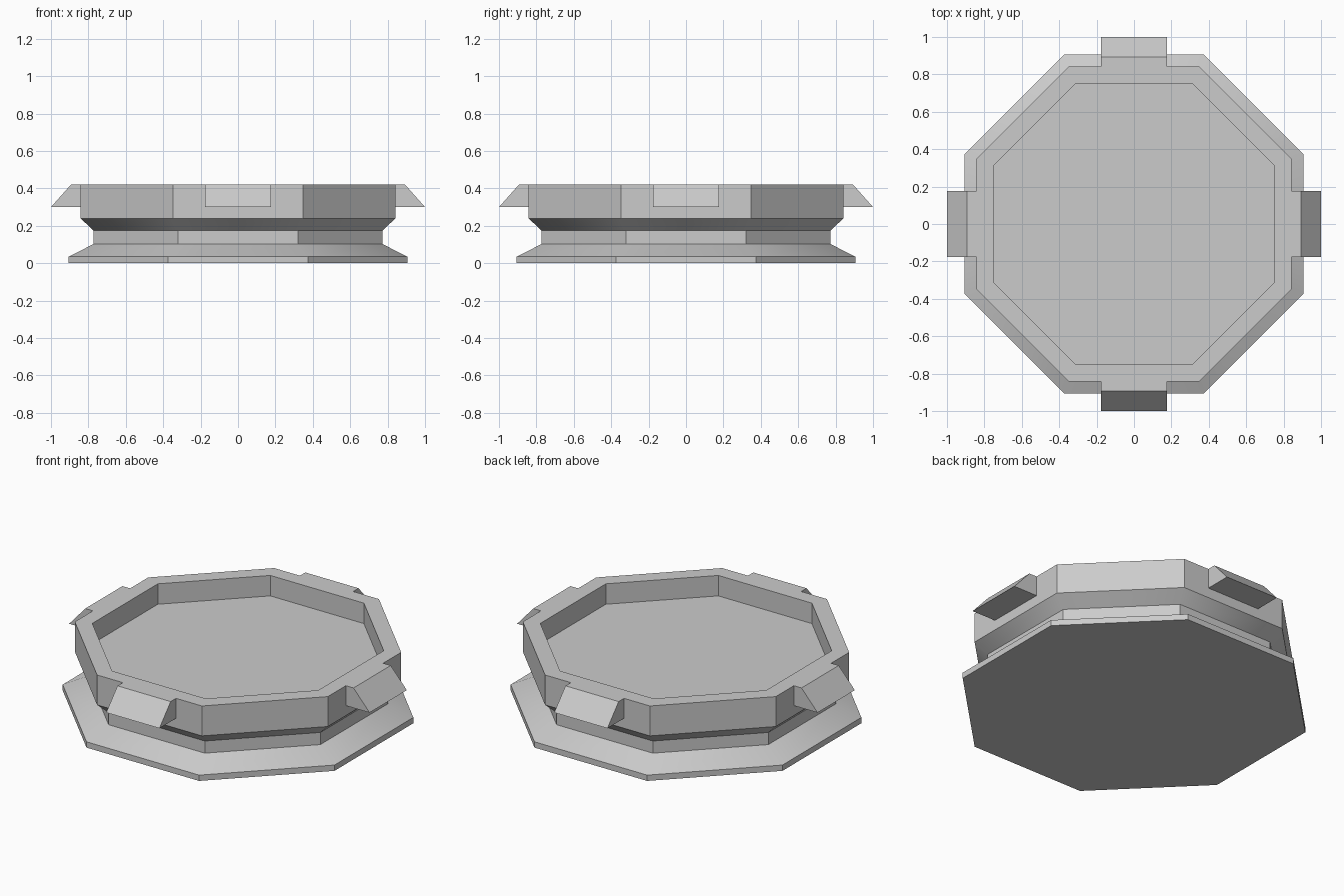
import bpy, bmesh
from math import cos, sin, pi, radians

if "Cube" in bpy.data.objects:
    bpy.data.objects.remove(bpy.data.objects["Cube"])


def finish(bm, name):
    bmesh.ops.recalc_face_normals(bm, faces=bm.faces[:])
    mesh = bpy.data.meshes.new(name)
    bm.to_mesh(mesh)
    bm.free()
    obj = bpy.data.objects.new(name, mesh)
    bpy.context.collection.objects.link(obj)
    return obj


def octagon_stack(name, profile):
    """Loft octagonal rings from (apothem, z) pairs and cap both ends."""
    bm = bmesh.new()
    rings = []
    for apothem, z in profile:
        r = apothem / cos(pi / 8)
        rings.append([bm.verts.new((r * cos((i + 0.5) * pi / 4),
                                    r * sin((i + 0.5) * pi / 4), z))
                      for i in range(8)])
    for a, b in zip(rings, rings[1:]):
        for i in range(8):
            j = (i + 1) % 8
            bm.faces.new((a[i], a[j], b[j], b[i]))
    bm.faces.new(rings[0])
    bm.faces.new(rings[-1])
    return finish(bm, name)


def rim_tab(name, angle):
    """Wedge overhanging the rim, extruded across its width."""
    section = [(0.84, 0.30), (1.0, 0.30), (0.893, 0.42), (0.84, 0.42)]
    half = 0.177
    bm = bmesh.new()
    sides = [[bm.verts.new((x, y, z)) for x, z in section] for y in (-half, half)]
    for i in range(4):
        j = (i + 1) % 4
        bm.faces.new((sides[0][i], sides[0][j], sides[1][j], sides[1][i]))
    for side in sides:
        bm.faces.new(side)
    obj = finish(bm, name)
    obj.rotation_euler.z = angle
    return obj


# Octagonal body: flared foot, waist, overhanging rim and recessed tray
body = octagon_stack("octagonal_tray_body", [
    (0.905, 0.0), (0.905, 0.035), (0.773, 0.102), (0.773, 0.175),
    (0.842, 0.24), (0.842, 0.42), (0.752, 0.42), (0.752, 0.297)])
bpy.context.view_layer.objects.active = body
body.select_set(True)
bpy.ops.object.shade_smooth_by_angle(angle=radians(35))

# Four sloped tabs, one on each straight side
for k, side in enumerate(("right", "back", "left", "front")):
    rim_tab("rim_tab_" + side, k * pi / 2)
